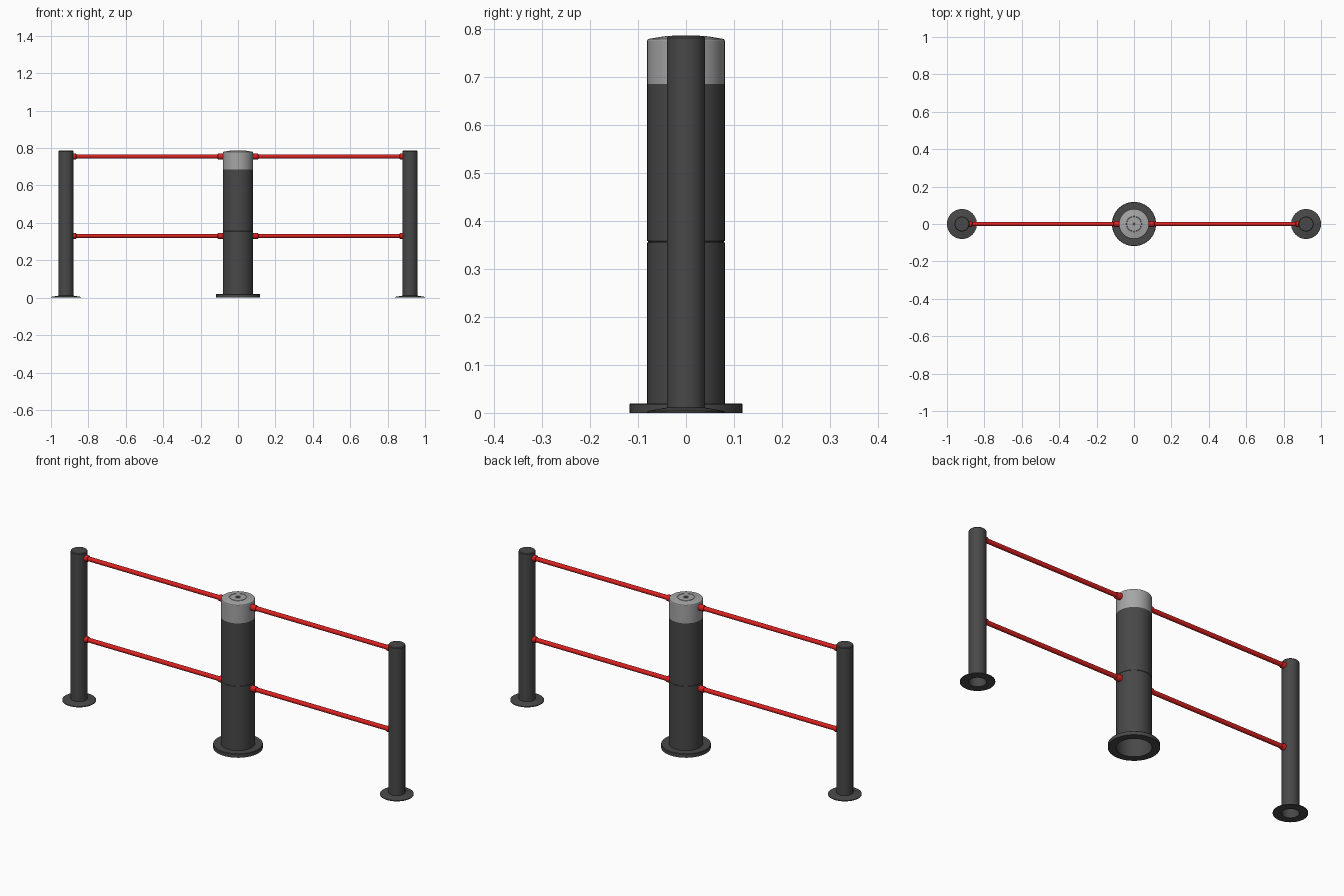
import bpy, bmesh
from math import pi, radians
from mathutils import Matrix

if "Cube" in bpy.data.objects:
    bpy.data.objects.remove(bpy.data.objects["Cube"])


def material(name, rgb):
    m = bpy.data.materials.new(name)
    m.diffuse_color = (*rgb, 1)
    m.use_nodes = True
    m.node_tree.nodes["Principled BSDF"].inputs["Base Color"].default_value = m.diffuse_color
    return m


DARK = material("dark_grey", (0.065, 0.065, 0.065))
LIGHT = material("light_grey", (0.38, 0.38, 0.38))
RED = material("red", (0.7, 0.015, 0.015))


def lathe(name, profile, mat, x=0, matrix=Matrix(), segments=48):
    """Spin a list of (radius, height) points around z."""
    bm = bmesh.new()
    verts = [bm.verts.new((r, 0, z)) for r, z in profile]
    edges = [bm.edges.new(pair) for pair in zip(verts, verts[1:])]
    bmesh.ops.spin(bm, geom=verts + edges, cent=(0, 0, 0), axis=(0, 0, 1),
                   angle=2 * pi, steps=segments, use_duplicate=False)
    bmesh.ops.remove_doubles(bm, verts=bm.verts, dist=1e-5)
    bmesh.ops.recalc_face_normals(bm, faces=bm.faces)
    # open shells: make sure the outside faces outward
    score = sum(f.normal.dot(f.calc_center_median() - f.calc_center_median().project((0, 0, 1)))
                * f.calc_area() for f in bm.faces if abs(f.normal.z) < 0.5)
    if score < 0 and profile[0] != profile[-1]:
        bmesh.ops.reverse_faces(bm, faces=bm.faces)
    bm.transform(Matrix.Translation((x, 0, 0)) @ matrix)
    mesh = bpy.data.meshes.new(name)
    bm.to_mesh(mesh)
    bm.free()
    mesh.materials.append(mat)
    ob = bpy.data.objects.new(name, mesh)
    bpy.context.collection.objects.link(ob)
    bpy.ops.object.select_all(action='DESELECT')
    ob.select_set(True)
    bpy.context.view_layer.objects.active = ob
    bpy.ops.object.shade_smooth_by_angle(angle=radians(30))
    return ob


# Central post: hollow tube with a thin seam groove, floor flange and cap
lathe("central_post", [(0.081, 0), (0.081, 0.355), (0.0795, 0.356), (0.0795, 0.358),
                       (0.081, 0.359), (0.081, 0.686)], DARK)
lathe("central_flange", [(0.081, 0), (0.118, 0), (0.118, 0.018), (0.116, 0.02),
                         (0.081, 0.02), (0.081, 0)], DARK)
lathe("central_cap", [(0.081, 0.686), (0.081, 0.777), (0.079, 0.780), (0.042, 0.786),
                      (0.041, 0.784), (0.039, 0.784), (0.038, 0.7865), (0.013, 0.787),
                      (0.013, 0.784), (0, 0.784)], LIGHT)
lathe("cap_lock", [(0.007, 0.784), (0.007, 0.7865), (0, 0.7865)], DARK, segments=24)

# One-metre arms on each side
LENGTH = 0.805
rail_profile = [(0, 0), (0.016, 0), (0.016, 0.024), (0.014, 0.028), (0.0115, 0.029),
                (0.0115, LENGTH - 0.021), (0.014, LENGTH - 0.02),
                (0.016, LENGTH - 0.016), (0.016, LENGTH), (0, LENGTH)]
for side, label in ((-1, "left"), (1, "right")):
    # End post with a chamfered top, and its shallow conical floor flange
    lathe(label + "_end_post", [(0.04, 0), (0.04, 0.782), (0.037, 0.786), (0, 0.786)],
          DARK, x=side * 0.92)
    lathe(label + "_end_flange", [(0.04, 0), (0.08, 0), (0.08, 0.004), (0.04, 0.011),
                                  (0.04, 0)], DARK, x=side * 0.92)
    # Two rails with socket collars at both ends
    for level, z in (("upper", 0.755), ("lower", 0.33)):
        turn = Matrix.Translation((0, 0, z)) @ Matrix.Rotation(side * pi / 2, 4, 'Y')
        lathe(f"{label}_{level}_rail", rail_profile, RED, x=side * 0.08,
              matrix=turn, segments=24)
